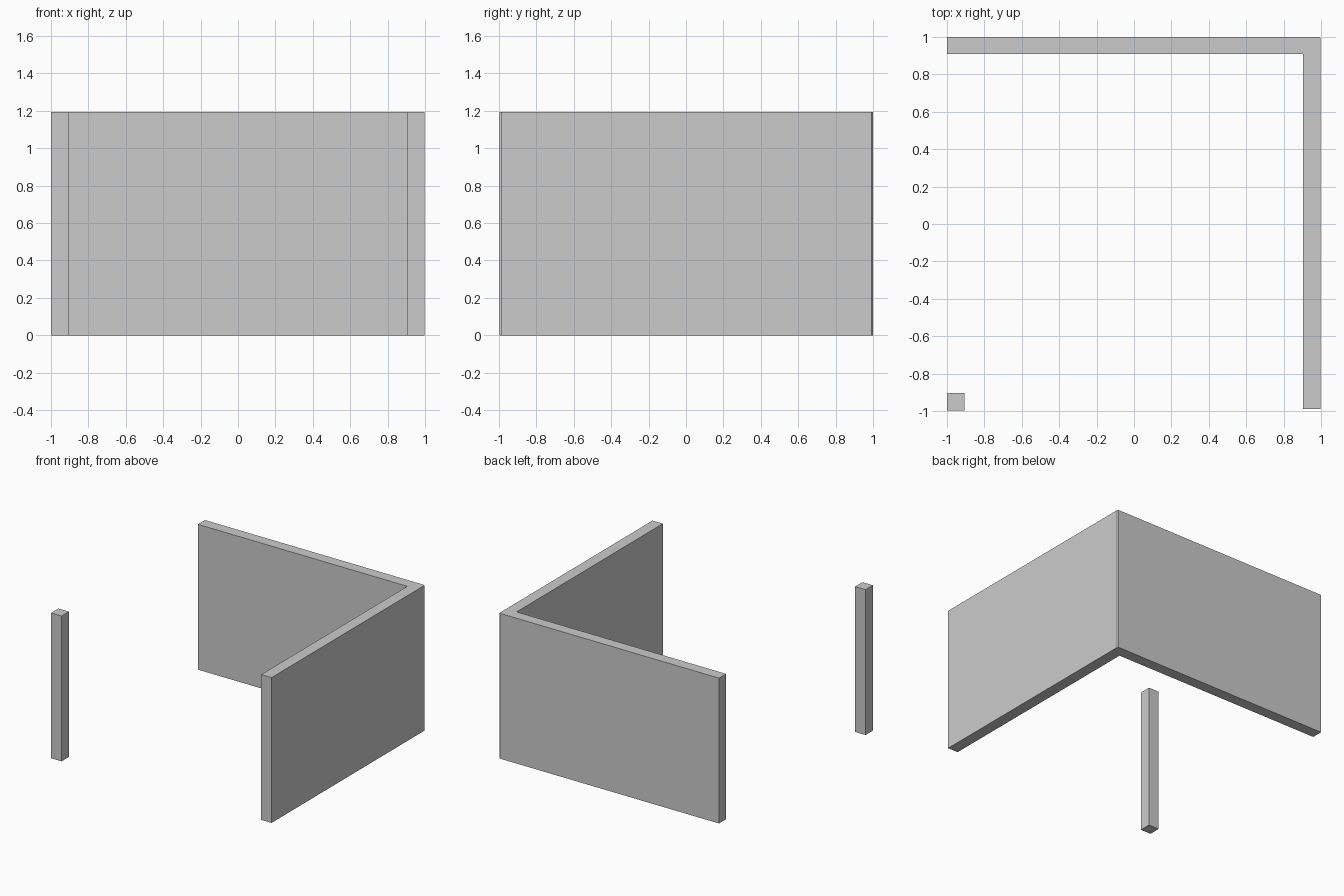
import bpy
import bmesh

if "Cube" in bpy.data.objects:
    bpy.data.objects.remove(bpy.data.objects["Cube"])

HEIGHT = 1.194


def extrude_outline(name, points, height):
    """Stand a flat outline on z = 0 and extrude it upward."""
    bm = bmesh.new()
    face = bm.faces.new([bm.verts.new((x, y, 0)) for x, y in points])
    result = bmesh.ops.extrude_face_region(bm, geom=[face], use_keep_orig=True)
    top = [v for v in result["geom"] if isinstance(v, bmesh.types.BMVert)]
    bmesh.ops.translate(bm, verts=top, vec=(0, 0, height))
    bmesh.ops.recalc_face_normals(bm, faces=bm.faces[:])
    mesh = bpy.data.meshes.new(name)
    bm.to_mesh(mesh)
    bm.free()
    obj = bpy.data.objects.new(name, mesh)
    bpy.context.collection.objects.link(obj)
    return obj


# L-shaped wall along the back and right, with a tiny chamfer on its outer corner
c = 0.007
extrude_outline("corner_wall", [
    (-1, 0.908), (0.904, 0.908), (0.904, -0.99), (0.998, -0.99),
    (0.998, 1 - c), (0.998 - c, 1), (-1, 1)], HEIGHT)

# Free-standing post at the front left
w = 0.095
extrude_outline("front_left_post", [
    (-1, -0.998), (-1 + w, -0.998), (-1 + w, -0.998 + w), (-1, -0.998 + w)], HEIGHT)
